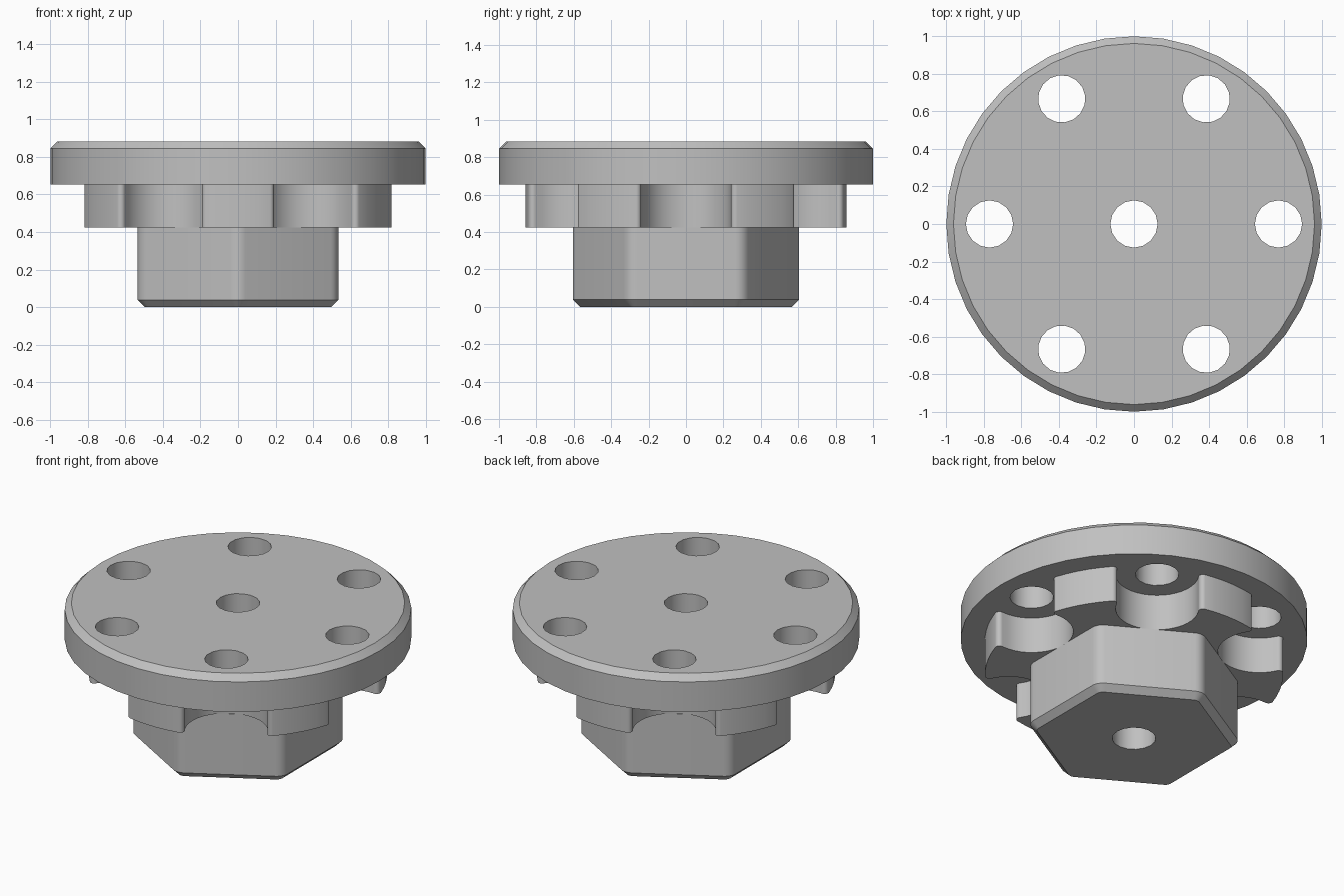
import bpy, bmesh
from math import pi, tau, cos, sin, atan2, sqrt, radians

default = bpy.data.objects.get("Cube")
if default:
    bpy.data.objects.remove(default, do_unlink=True)

# Shared dimensions
HOLE_R, HOLE_RING = 0.126, 0.77
Z_PLATE, Z_FLANGE, Z_TOP = 0.425, 0.654, 0.883
CHAMFER = 0.038

metal = bpy.data.materials.new("grey_metal")
metal.use_nodes = True
metal.diffuse_color = (0.53, 0.53, 0.53, 1)
metal.node_tree.nodes["Principled BSDF"].inputs["Base Color"].default_value = metal.diffuse_color


def arc(cx, cy, r, start, end, steps, ends=True):
    span = range(steps + 1) if ends else range(1, steps)
    return [(cx + r * cos(start + (end - start) * i / steps),
             cy + r * sin(start + (end - start) * i / steps)) for i in span]


def turned(points, angle):
    c, s = cos(angle), sin(angle)
    return [(x * c - y * s, x * s + y * c) for x, y in points]


def circle(r, sides):
    return arc(0, 0, r, 0, tau, sides)[:-1]


def rounded_hexagon(apothem, fillet):
    reach = (apothem - fillet) / cos(pi / 6)
    corner = arc(reach, 0, fillet, -pi / 6, pi / 6, 5)
    return [p for k in range(6) for p in turned(corner, pi / 6 + k * pi / 3)]


def lobed_outline(outer, notch, fillet):
    # Fillet centre, tangent to both the outer circle and the notch
    fx = ((outer - fillet) ** 2 + HOLE_RING ** 2 - (notch + fillet) ** 2) / (2 * HOLE_RING)
    fy = sqrt((outer - fillet) ** 2 - fx ** 2)
    phi, theta = atan2(fy, fx - HOLE_RING), atan2(fy, fx)
    piece = arc(fx, -fy, fillet, -theta, pi - phi, 6)
    piece += arc(HOLE_RING, 0, notch, -phi, phi - tau, 20, False)
    piece += arc(fx, fy, fillet, phi - pi, theta, 6)
    piece += arc(0, 0, outer, theta, pi / 3 - theta, 5, False)
    return [p for k in range(6) for p in turned(piece, k * pi / 3)]


def add_stack(bm, layers):
    """Skin matching outlines, given as (points, z) from bottom to top."""
    rings = [[bm.verts.new((x, y, z)) for x, y in pts] for pts, z in layers]
    for low, high in zip(rings, rings[1:]):
        n = len(low)
        for i in range(n):
            j = (i + 1) % n
            bm.faces.new((low[i], low[j], high[j], high[i]))
    bm.faces.new(rings[0][::-1])
    bm.faces.new(rings[-1])


def make_object(name, *stacks):
    bm = bmesh.new()
    for layers in stacks:
        add_stack(bm, layers)
    mesh = bpy.data.meshes.new(name)
    bm.to_mesh(mesh)
    bm.free()
    mesh.materials.append(metal)
    ob = bpy.data.objects.new(name, mesh)
    bpy.context.collection.objects.link(ob)
    return ob


# Main parts
flange = make_object("flange", [(circle(1, 40), Z_FLANGE), (circle(1, 40), Z_TOP - CHAMFER),
                                (circle(1 - CHAMFER, 40), Z_TOP)])
lobes = lobed_outline(0.86, 0.24, 0.026)
plate = make_object("lobed_plate", [(lobes, Z_PLATE), (lobes, Z_FLANGE)])
hex_outer = rounded_hexagon(0.535, 0.08)
hex_boss = make_object("hex_boss", [(rounded_hexagon(0.535 - CHAMFER, 0.08 - CHAMFER), 0),
                                    (hex_outer, CHAMFER), (hex_outer, Z_PLATE)])

# Drills for the centre bore and the ring of bolt holes
drill = circle(HOLE_R, 16)
bolt = [(x + HOLE_RING, y) for x, y in drill]
bores = [drill] + [turned(bolt, k * pi / 3) for k in range(6)]
centre_drill = make_object("centre_drill", [(drill, -1), (drill, 2)])
all_drills = make_object("all_drills", *[[(b, -1), (b, 2)] for b in bores])

# Cut the holes, then smooth the curved walls
for ob, cutter in ((flange, all_drills), (plate, centre_drill), (hex_boss, centre_drill)):
    cut = ob.modifiers.new("holes", 'BOOLEAN')
    cut.operation, cut.solver, cut.object = 'DIFFERENCE', 'EXACT', cutter
    bpy.ops.object.select_all(action='DESELECT')
    ob.select_set(True)
    bpy.context.view_layer.objects.active = ob
    bpy.ops.object.modifier_apply(modifier=cut.name)
    bpy.ops.object.shade_smooth_by_angle(angle=radians(30))

for cutter in (centre_drill, all_drills):
    bpy.data.objects.remove(cutter, do_unlink=True)
